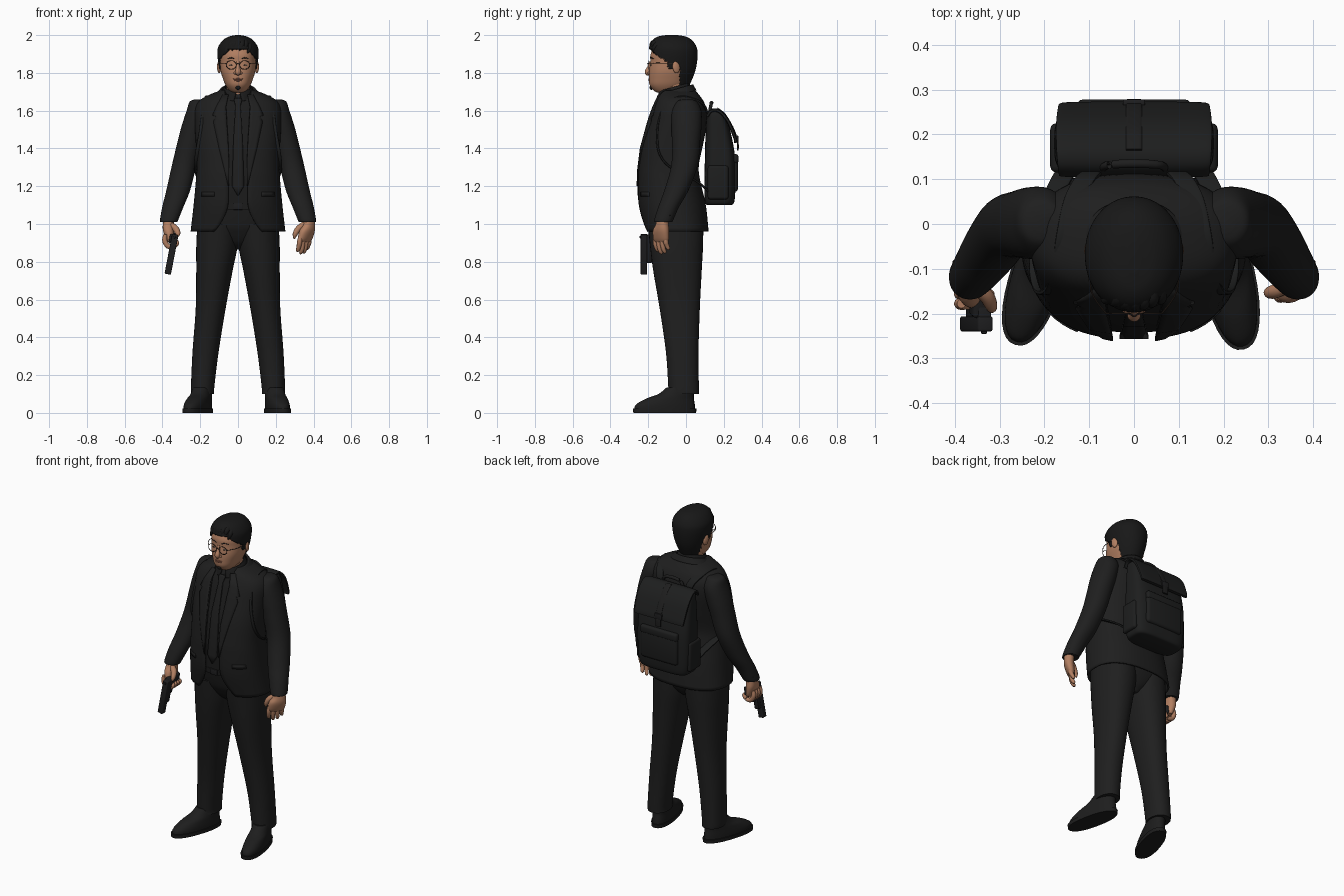
import bpy, bmesh, math
from mathutils import Vector, Matrix, Euler

def material(name, r, g, b):
    m = bpy.data.materials.new(name)
    m.diffuse_color = (r, g, b, 1)
    return m

SUIT = material("suit_black", .0135, .0135, .0135)
SHIRT = material("shirt_black", .0115, .0115, .0115)
HAIR = material("hair_black", .009, .009, .009)
LEATHER = material("leather_black", .0125, .0125, .0125)
PACK = material("canvas_black", .0125, .013, .013)
SKIN = material("skin", .44, .21, .12)
METAL = material("gun_metal", .013, .013, .014)
FRAME = material("glasses_brown", .03, .02, .015)
LIPS = material("lips", .3, .12, .075)
EYE = material("eye_white", .4, .33, .28)

def finish(name, bm, mat, thick=0):
    bmesh.ops.recalc_face_normals(bm, faces=bm.faces)
    me = bpy.data.meshes.new(name)
    bm.to_mesh(me)
    bm.free()
    me.materials.append(mat)
    ob = bpy.data.objects.new(name, me)
    bpy.context.collection.objects.link(ob)
    if thick:
        mod = ob.modifiers.new("thickness", 'SOLIDIFY')
        mod.thickness, mod.offset = thick, 0
    return ob

def spline(pts, k):
    """Catmull-Rom resampling of vectors of any size."""
    P = [Vector(p) for p in pts]
    out = []
    for i in range(len(P) - 1):
        a, b, c, d = P[max(i - 1, 0)], P[i], P[i + 1], P[min(i + 2, len(P) - 1)]
        for j in range(k):
            t = j / k
            out.append(.5 * (2 * b + (c - a) * t + (2 * a - 5 * b + 4 * c - d) * t * t
                             + (3 * b - a - 3 * c + d) * t ** 3))
    return out + [P[-1]]

def section(a, rx, ry, p):
    s, c = math.sin(a), math.cos(a)
    return (rx * math.copysign(abs(s) ** (2 / p), s), -ry * math.copysign(abs(c) ** (2 / p), c))

def bridge(name, rings, mat, closed=True, thick=0, cut=None):
    bm = bmesh.new()
    V = [[bm.verts.new(co) for co in r] for r in rings]
    n = len(V[0])
    for a, b in zip(V, V[1:]):
        for i in range(n if closed else n - 1):
            bm.faces.new((a[i], a[(i + 1) % n], b[(i + 1) % n], b[i]))
    if closed:
        bm.faces.new(V[0])
        bm.faces.new(V[-1])
    if cut:
        bad = [f for f in bm.faces if cut(f.calc_center_median())]
        bmesh.ops.delete(bm, geom=bad, context='FACES')
    return finish(name, bm, mat, thick)

def R(z, front, back, rx, x=0):
    return (x, (front + back) / 2, z, rx, (back - front) / 2)

def loft(name, ctrl, mat, p=2, n=36, k=5, gap=None, tilt=0, thick=0, cut=None, turn=None):
    """Stack of horizontal superellipses (x, y, z, rx, ry); gap(z) leaves the front open."""
    rings = []
    for x, y, z, rx, ry in spline(ctrl, k):
        a0 = math.asin(min(1, (gap(z) / rx)) ** (p / 2)) if gap else 0
        span = 2 * math.pi - 2 * a0
        ring = []
        for i in range(n):
            u, v = section(a0 + span * i / (n - 1 if gap else n), rx, ry, p)
            ring.append(Vector((x + u, y + v, z + tilt * v)))
        rings.append([turn @ q for q in ring] if turn else ring)
    return bridge(name, rings, mat, not gap, thick, cut)

def tube(name, pts, mat, p=2, n=14, k=5, flat=None):
    """Tube along points (x, y, z, r); flat=thickness makes a ribbon, r its half width."""
    C = spline(pts, k)
    rings = []
    for i, c in enumerate(C):
        t = (C[min(i + 1, len(C) - 1)] - C[max(i - 1, 0)]).to_3d().normalized()
        ref = Vector((1, 0, 0)) if abs(t.x) < .85 else Vector((0, 0, 1))
        s = (ref - t * ref.dot(t)).normalized()
        u = t.cross(s)
        sec = [section(2 * math.pi * j / n, c[3], flat or c[3], p) for j in range(n)]
        rings.append([c.to_3d() + s * a + u * b for a, b in sec])
    return bridge(name, rings, mat)

def box(name, loc, size, mat, bevel=.005, rot=(0, 0, 0)):
    bm = bmesh.new()
    bmesh.ops.create_cube(bm, size=1, matrix=Matrix.LocRotScale(Vector(loc), Euler(rot), Vector(size)))
    bmesh.ops.bevel(bm, geom=bm.edges[:], offset=bevel, segments=3, profile=.5, affect='EDGES')
    return finish(name, bm, mat)

def ball(name, loc, scale, mat, rot=(0, 0, 0)):
    bm = bmesh.new()
    bmesh.ops.create_uvsphere(bm, u_segments=20, v_segments=12, radius=1,
                              matrix=Matrix.LocRotScale(Vector(loc), Euler(rot), Vector(scale)))
    return finish(name, bm, mat)

def front_y(ctrl, p, x, z):
    """Front surface of a loft at x, z."""
    c = min(spline(ctrl, 12), key=lambda q: abs(q[2] - z))
    return c[1] - c[4] * max(0, 1 - abs(x / c[3]) ** p) ** (1 / p)

def plate(name, rows, mat, out=.01, thick=.008, s=1):
    """Thin panel laid on the jacket front; rows are (z, x1, x2)."""
    rings = []
    for z, a, b in rows:
        xs = [s * (a + (b - a) * i / 4) for i in range(5)]
        rings.append([(x, front_y(COAT, 2.4, x, z) - out, z) for x in xs])
    return bridge(name, rings, mat, False, thick)

# Jacket with open front, shirt inside it
COAT = [R(.96, -.215, .115, .246), R(1.1, -.247, .1, .23), R(1.23, -.252, .07, .218),
        R(1.31, -.247, .063, .213), R(1.42, -.232, .085, .218), R(1.53, -.2, .105, .225),
        R(1.6, -.178, .105, .225), R(1.645, -.16, .09, .205), R(1.675, -.147, .07, .16),
        R(1.705, -.13, .045, .085)]
def opening(z):
    return .05 + max(0, 1.13 - z) ** 2 * 2.6 + max(0, z - 1.4) * .06
loft("jacket", COAT, SUIT, 2.4, 60, gap=opening, thick=.01)
loft("shirt", [(x, y, z, a - .012, b - .01) for x, y, z, a, b in COAT[1:]], SHIRT, 2.4, 48)
plate("tie", [(1.665, -.016, .016), (1.655, -.021, .021), (1.625, -.013, .013), (1.45, -.024, .024),
              (1.2, -.032, .032), (1.15, -.002, .002)], SUIT, .0, .01)
loft("shirt_collar", [(0, -.062, 1.675, .085, .09), (0, -.062, 1.705, .079, .083), (0, -.062, 1.725, .07, .076)],
     SHIRT, gap=lambda z: .008 + (1.725 - z) * .25, tilt=.28, thick=.008)
loft("jacket_collar", [(0, -.05, 1.675, .12, .1), (0, -.055, 1.71, .088, .088)], SUIT,
     gap=lambda z: .06, tilt=.3, thick=.012)
for s in (-1, 1):
    plate("lapel", [(1.685, .05, .08), (1.62, .064, .115), (1.575, .062, .135), (1.57, .061, .118),
                    (1.54, .06, .13), (1.4, .05, .1), (1.28, .047, .07), (1.2, .047, .052)], SUIT, .008, .006, s)
    plate("pocket_flap", [(1.17, .125, .19), (1.145, .125, .193)], SUIT, .006, .006, s)

# Trousers and belt
loft("trouser_seat", [R(.865, -.1, .02, .03), R(.9, -.145, .055, .1), R(.95, -.178, .08, .19),
                      R(1.0, -.2, .09, .21), R(1.12, -.228, .08, .208)], SUIT, 2.2)
loft("belt", [R(1.075, -.236, .07, .205), R(1.11, -.24, .06, .205)], LEATHER, 2.3)
box("belt_buckle", (0, -.238, 1.092), (.05, .012, .035), METAL, .004)
for s in (-1, 1):
    loft("trouser_leg", [(s * x, y, z, a, b) for x, y, z, a, b in (
        (.187, -.012, .1, .061, .08), (.187, -.013, .14, .062, .081), (.172, -.02, .32, .069, .086),
        (.145, -.033, .55, .079, .106), (.125, -.045, .75, .096, .128), (.112, -.05, .88, .109, .14),
        (.105, -.055, 1.0, .11, .147))], SUIT, 2.2)

# Shoes
for s, x, y, ang in ((-1, -.213, -.108, -18), (1, .209, -.114, 12)):
    T = Matrix.Translation((x, y, 0)) @ Matrix.Rotation(math.radians(ang), 4, 'Z')
    loft("shoe_sole", [(0, 0, 0, .06, .168), (0, 0, .022, .061, .17)], LEATHER, 2.3, k=1, turn=T)
    loft("shoe_upper", [(0, 0, .02, .056, .163), (0, .004, .045, .056, .157), (0, .028, .075, .053, .128),
                        (0, .062, .1, .05, .094), (0, .085, .135, .047, .072)], LEATHER, 2.2, turn=T)

# Sleeves and cuffs
for s in (-1, 1):
    loft("sleeve", [(s * x, y, z, a, b) for x, y, z, a, b in (
        (.195, .005, 1.66, .03, .025), (.205, .005, 1.648, .05, .052), (.208, .003, 1.6, .064, .078),
        (.23, .002, 1.52, .068, .08), (.252, 0, 1.44, .067, .075), (.285, -.008, 1.31, .065, .07),
        (.316, -.05, 1.18, .063, .064), (.345, -.092, 1.09, .056, .055),
        (.365, -.118, 1.02, .048, .05), (.365, -.118, 1.01, .042, .044))], SUIT, 2.1)
    for i in range(3):
        ball("cuff_button", (s * (.4 - i * .006), -.085 + i * .005, 1.045 + i * .025), (.005,) * 3, LEATHER)

# Relaxed hand (+x, turned so its back faces forward) and gripping hand (-x)
PIVOT = Matrix.Translation((.366, -.13, 0))
TURN = PIVOT @ Matrix.Rotation(math.radians(-42), 4, 'Z') @ PIVOT.inverted()
PALM = [(.366, -.118, 1.05, .028, .03), (.369, -.122, 1.0, .029, .036), (.368, -.132, .965, .029, .049),
        (.36, -.138, .925, .024, .05), (.355, -.14, .905, .018, .044)]
relaxed = [loft("palm", PALM, SKIN, 2.3, 24),
           tube("thumb", [(.358, -.145, 1.0, .014), (.344, -.175, .975, .016), (.334, -.19, .945, .013),
                          (.33, -.192, .92, .003)], SKIN)]
loft("grip_palm", [(-a, *r) for a, *r in PALM], SKIN, 2.3, 24)
for i in range(4):
    y, drop = -.178 + i * .025, (.0, .012, .008, -.01)[i]
    relaxed.append(tube("finger", [(.361, y, .935, .011), (.358, y - .003, .905, .0135), (.352, y - .002, .88 - drop, .012),
                                   (.342, y, .86 - drop, .0095), (.338, y, .852 - drop, .002)], SKIN))
    y = -.178 + i * .022
    tube("grip_finger", [(-.385, y, .945, .01), (-.388, y, .912, .0135), (-.37, y, .882, .013),
                         (-.34, y, .88, .012), (-.322, y, .9, .011), (-.323, y, .915, .003)], SKIN)
for ob in relaxed:
    ob.data.transform(TURN)
tube("grip_thumb", [(-.355, -.14, .995, .015), (-.33, -.16, .975, .017), (-.318, -.185, .95, .013),
                    (-.32, -.195, .93, .003)], SKIN)

# Pistol pointing down
TILT = (0, .19, 0)
box("pistol_slide", (-.352, -.223, .84), (.034, .034, .215), METAL, .005, TILT)
box("pistol_frame", (-.347, -.198, .87), (.03, .034, .15), METAL, .004, TILT)
box("pistol_grip", (-.345, -.155, .925), (.036, .105, .05), METAL, .008, (.15, .19, 0))
tube("trigger_guard", [(-.348, -.185, .845, .006), (-.347, -.166, .85, .006), (-.342, -.16, .885, .006),
                       (-.338, -.165, .91, .006)], METAL)
box("pistol_sight", (-.335, -.241, .93), (.012, .008, .012), METAL, .002, TILT)

# Neck and head
loft("neck", [R(1.64, -.13, .0, .06), R(1.72, -.13, .01, .062), R(1.8, -.12, .025, .065)], SKIN)
HEAD = [R(1.695, -.15, -.07, .025), R(1.706, -.17, -.04, .045), R(1.735, -.192, 0, .066), R(1.77, -.196, .02, .08),
        R(1.81, -.195, .035, .092), R(1.86, -.189, .045, .096), R(1.9, -.187, .045, .095),
        R(1.95, -.16, .03, .078), R(1.98, -.11, 0, .033)]
loft("head", HEAD, SKIN, 2.25, 40)
tube("nose", [(0, -.186, 1.86, .008), (0, -.194, 1.83, .011), (0, -.203, 1.808, .015), (0, -.2, 1.797, .013),
              (0, -.19, 1.79, .005)], SKIN)
ball("upper_lip", (0, -.194, 1.768), (.026, .006, .004), LIPS)
ball("lower_lip", (0, -.193, 1.76), (.02, .007, .005), LIPS)
ball("goatee", (0, -.183, 1.722), (.013, .01, .012), HAIR)
for s in (-1, 1):
    ball("nostril", (s * .014, -.193, 1.799), (.009, .01, .007), SKIN)
    ye = front_y(HEAD, 2.25, .036, 1.842)
    ball("eye", (s * .036, ye, 1.842), (.012, .003, .0035), EYE)
    ball("pupil", (s * .036, ye - .002, 1.842), (.0045, .003, .0035), HAIR)
    tube("eyebrow", [(s * x, front_y(HEAD, 2.25, x, z), z, r) for x, z, r in (
        (.018, 1.874, .002), (.036, 1.88, .003), (.058, 1.874, .0015))], HAIR)
    ball("ear", (s * .1, -.052, 1.83), (.01, .02, .032), SKIN, (.15, 0, s * .3))
    # Round glasses
    rim = [(s * .036 + .027 * math.cos(a), -.2, 1.842 + .023 * math.sin(a), .0019)
           for a in (i * math.pi / 12 for i in range(25))]
    tube("glasses_rim", rim, FRAME, n=8, k=1)
    tube("glasses_temple", [(s * .063, -.199, 1.85, .0018), (s * .095, -.15, 1.852, .0018),
                            (s * .105, -.06, 1.85, .0018)], FRAME, n=8)
tube("glasses_bridge", [(-.01, -.2, 1.846, .002), (0, -.206, 1.85, .002), (.01, -.2, 1.846, .002)], FRAME, n=8)

# Hair cap cut along an arched hairline, with swept tufts in front
def bare(c):
    line = 1.925 - 1.3 * max(0, abs(c.x) - .055)
    return not (c.z > line or (c.y > -.115 and c.z > 1.86) or (c.y > -.095 and c.z > 1.82) or c.y > -.032)
loft("hair", [R(1.735, -.19, .015, .068), R(1.8, -.2, .042, .09), R(1.85, -.197, .054, .1), R(1.9, -.195, .058, .106),
              R(1.935, -.192, .053, .102), R(1.968, -.178, .032, .08), R(1.988, -.15, .0, .05),
              R(1.996, -.11, -.04, .015)], HAIR, 2.05, 96, 10, thick=.007, cut=bare)
for i in range(7):
    x = -.062 + i * .02
    z = 1.918 - 1.2 * max(0, abs(x) - .045)
    y = front_y(HEAD, 2.25, x, z)
    tube("hair_tuft", [(x - .01, y - .001, z + .006 * (i % 2), .003), (x, y - .003, z + .02, .011),
                       (x * .9 + .006, y + .012, z + .042, .016), (x * .7 + .008, y + .06, 1.966, .014)], HAIR)

# Backpack
loft("backpack_body", [R(1.1, .115, .235, .14), R(1.115, .1, .255, .165), R(1.2, .097, .262, .176),
                       R(1.35, .1, .26, .178), R(1.47, .103, .24, .172), R(1.56, .108, .215, .165),
                       R(1.59, .115, .19, .155), R(1.598, .13, .17, .12)], PACK, 4, 56)
tube("backpack_flap", [(0, .112, 1.57, .168), (0, .135, 1.6, .171), (0, .175, 1.597, .174),
                       (0, .222, 1.545, .174), (0, .258, 1.46, .17), (0, .264, 1.43, .166)],
     PACK, 6, 40, flat=.009)
box("backpack_pocket", (0, .255, 1.265), (.25, .04, .19), PACK, .017)
box("pocket_flap_back", (0, .261, 1.345), (.255, .034, .05), PACK, .014)
tube("flap_strap", [(0, .165, 1.612, .018), (0, .205, 1.58, .018), (0, .247, 1.51, .018), (0, .272, 1.44, .018),
                    (0, .274, 1.39, .018)], LEATHER, 4, flat=.005)
box("strap_buckle", (0, .271, 1.45), (.05, .014, .035), METAL, .004)
tube("carry_handle", [(-.07, .125, 1.59, .009), (-.055, .132, 1.63, .009), (0, .135, 1.642, .01),
                      (.055, .132, 1.63, .009), (.07, .125, 1.59, .009)], LEATHER)
for s in (-1, 1):
    box("side_pocket", (s * .172, .17, 1.22), (.03, .11, .18), PACK, .014)
    tube("shoulder_strap", [(s * x, y, z, .022) for x, y, z in (
        (.09, .118, 1.57), (.11, .098, 1.625), (.135, .05, 1.66), (.152, -.03, 1.675), (.162, -.105, 1.64),
        (.175, -.142, 1.56), (.188, -.153, 1.47), (.204, -.143, 1.38), (.212, -.095, 1.31),
        (.203, 0, 1.26), (.173, .078, 1.21), (.15, .12, 1.17))], PACK, 4, 20, flat=.006)

# Smooth shading with sharp edges kept
bpy.ops.object.select_all(action='SELECT')
bpy.context.view_layer.objects.active = bpy.context.selected_objects[0]
bpy.ops.object.shade_smooth_by_angle(angle=math.radians(40))
